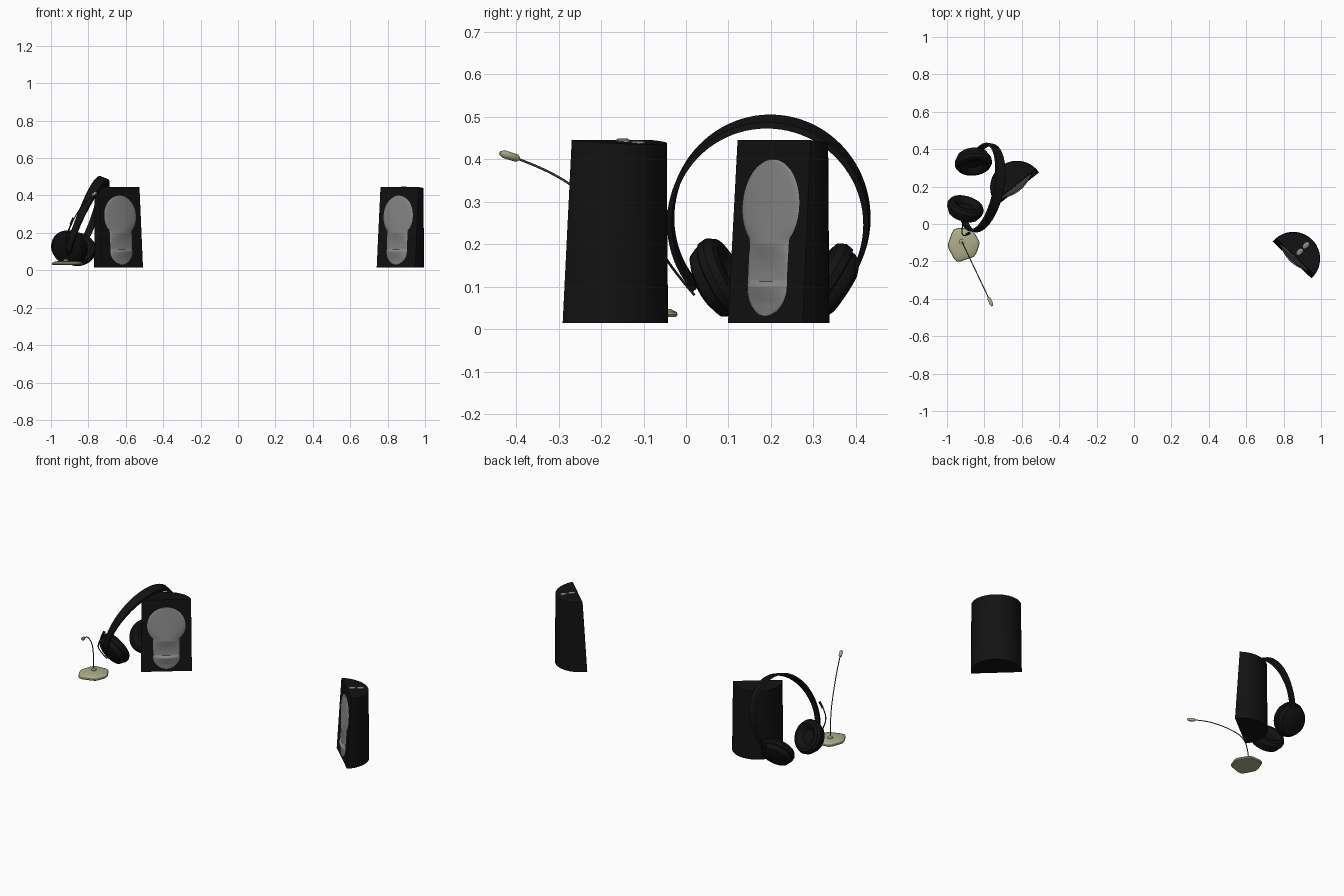
import bpy, bmesh, math
from mathutils import Vector, Matrix

cube = bpy.data.objects.get("Cube")
if cube:
    bpy.data.objects.remove(cube)


def material(name, rgb):
    m = bpy.data.materials.new(name)
    m.use_nodes = True
    m.diffuse_color = (*rgb, 1)
    m.node_tree.nodes["Principled BSDF"].inputs["Base Color"].default_value = (*rgb, 1)
    return m


BLACK = material("black plastic", (0.006, 0.006, 0.006))
GREY = material("grey metal", (0.25, 0.25, 0.25))
OLIVE = material("pale olive", (0.42, 0.42, 0.26))
WIRE = material("dark wire", (0.07, 0.07, 0.055))


def finish(name, bm, mat, matrix=None, angle=35):
    bmesh.ops.recalc_face_normals(bm, faces=bm.faces)
    me = bpy.data.meshes.new(name)
    bm.to_mesh(me)
    bm.free()
    me.materials.append(mat)
    ob = bpy.data.objects.new(name, me)
    bpy.context.collection.objects.link(ob)
    if matrix:
        ob.matrix_world = matrix
    bpy.ops.object.select_all(action="DESELECT")
    ob.select_set(True)
    bpy.context.view_layer.objects.active = ob
    bpy.ops.object.shade_smooth_by_angle(angle=math.radians(angle))
    return ob


def loft(bm, rings, closed=True, caps=True):
    """Join rings of points with quads."""
    rows = [[bm.verts.new(p) for p in r] for r in rings]
    n = len(rows[0])
    for a, b in zip(rows, rows[1:]):
        for i in range(n if closed else n - 1):
            j = (i + 1) % n
            bm.faces.new((a[i], a[j], b[j], b[i]))
    if caps:
        bm.faces.new(rows[0])
        bm.faces.new(rows[-1])


def revolve(name, profile, mat, centre, axis, steps=40):
    """Turn (radius, height) points about an axis."""
    bm = bmesh.new()
    turn = [2 * math.pi * i / steps for i in range(steps)]
    loft(bm, [[(r * math.cos(t), r * math.sin(t), h) for t in turn] for r, h in profile])
    rot = Vector(axis).to_track_quat("Z", "Y").to_matrix().to_4x4()
    return finish(name, bm, mat, Matrix.Translation(centre) @ rot)


def tube(name, points, radius, mat):
    cu = bpy.data.curves.new(name, "CURVE")
    cu.dimensions = "3D"
    cu.bevel_depth = radius
    cu.bevel_resolution = 2
    cu.use_fill_caps = True
    s = cu.splines.new("NURBS")
    s.points.add(len(points) - 1)
    for p, co in zip(s.points, points):
        p.co = (*co, 1)
    s.use_endpoint_u = True
    s.order_u = 3
    cu.materials.append(mat)
    ob = bpy.data.objects.new(name, cu)
    bpy.context.collection.objects.link(ob)


# Speakers: half cylinders with a leaning flat front and a sloping top
BASE, TOP, LEAN = 0.014, 0.445, 0.026


def face_y(z):
    return LEAN * (z - BASE) / (TOP - BASE)


def top_z(y):
    return TOP - 0.08 * (y - LEAN)


def half_disc(radius, front):
    start = math.asin((front - 0.01) / radius)
    angles = [start + (math.pi - 2 * start) * i / 32 for i in range(33)]
    return [(radius * math.cos(a), 0.01 + radius * math.sin(a)) for a in angles]


def half_width(z):
    disc = math.sqrt(max(0, 0.11 ** 2 - (z - 0.29) ** 2))
    if z > 0.22:
        return disc
    if z > 0.1:
        return max(disc, 0.076)
    return 0.076 * math.sqrt(max(0, 1 - ((0.1 - z) / 0.07) ** 2))


RELIEF = [(0.03, 0.002), (0.06, 0.005), (0.095, 0.014), (0.104, 0.016), (0.112, 0.003),
          (0.14, 0.003), (0.165, 0.006), (0.2, 0.014), (0.24, 0.012), (0.4, 0.003)]


def relief(z):
    for (a, da), (b, db) in zip(RELIEF, RELIEF[1:]):
        if z <= b:
            return da + (db - da) * (z - a) / (b - a)
    return RELIEF[-1][1]


def speaker(name, x, y, degrees):
    m = Matrix.Translation((x, y, 0)) @ Matrix.Rotation(math.radians(degrees), 4, "Z")
    bm = bmesh.new()
    loft(bm, [[(px, py, BASE) for px, py in half_disc(0.143, 0)],
              [(px, py, top_z(py)) for px, py in half_disc(0.14, LEAN)]])
    finish(name + "_body", bm, BLACK, m)
    # Front driver panel with a disc, a scooped neck and a lower lip
    bm = bmesh.new()
    rows = []
    for i in range(81):
        z = 0.215 - 0.185 * math.cos(math.pi * i / 80)
        w = max(half_width(z), 0.001)
        row = []
        for k in range(-10, 11):
            u = k / 10
            d = -0.001 if abs(k) == 10 else 0.002 + relief(z) * (1 - u * u)
            row.append((u * w, face_y(z) - d, z))
        rows.append(row)
    loft(bm, rows, closed=False, caps=False)
    finish(name + "_driver_panel", bm, GREY, m, 50)
    return m


speaker("right_speaker", -0.62, 0.187, 38.2)
left = speaker("left_speaker", 0.845, -0.1925, -43.4)

# Control buttons on top of the left speaker
for i, y in enumerate((0.06, 0.108)):
    button = revolve(f"control_button_{i + 1}", [(0.02, -0.004), (0.02, 0.003), (0.014, 0.006)],
                     GREY, left @ Vector((0, y, top_z(y))), (0, 0, 1), 20)
    button.scale = (0.65, 1, 1)
    button.rotation_euler = (0, 0, math.radians(-43.4))

# Headphones: leaning round headband
side = Vector((0.17, 0.985, 0))
broad = Vector((0.925, -0.16, -0.38)).normalized()
bm = bmesh.new()
rings = []
for i in range(65):
    a = math.radians(-42 + 264 * i / 64)
    w = 0.019 + 0.012 * max(0, math.sin(a))
    ring = []
    for r, s in ((0.229, -1), (0.241, -0.8), (0.241, 0.8), (0.229, 1)):
        u, z = r * math.cos(a), 0.255 + r * math.sin(a)
        p = Vector((-0.88 + 0.41 * (z - 0.1), 0.195, z)) + side * u
        ring.append(p + broad * w * s)
    rings.append(ring)
loft(bm, rings)
finish("headband", bm, BLACK)

# Ear cups: padded ring inside, domed shell outside
CUP = [(0.001, -0.015), (0.042, -0.018), (0.055, -0.036), (0.072, -0.043), (0.09, -0.038),
       (0.1, -0.02), (0.098, -0.002), (0.091, 0.002), (0.091, 0.01), (0.082, 0.028),
       (0.055, 0.04), (0.001, 0.044)]
revolve("back_ear_cup", CUP, BLACK, (-0.86, 0.34, 0.106), (-0.1, 0.83, -0.55))
revolve("front_ear_cup", CUP, BLACK, (-0.905, 0.075, 0.115), (-0.25, -0.85, -0.45))

# Headset boom
tube("headset_boom", [(-0.91, 0.02, 0.08), (-0.925, -0.04, 0.15), (-0.91, -0.07, 0.21),
                      (-0.88, -0.05, 0.28)], 0.003, BLACK)
tube("headset_boom_tip", [(-0.895, -0.056, 0.245), (-0.888, -0.053, 0.26),
                          (-0.88, -0.048, 0.28)], 0.007, BLACK)

# Desk microphone: rounded tapered foot
outline = [(-0.965, -0.024), (-0.87, -0.018), (-0.822, -0.1), (-0.85, -0.175),
           (-0.95, -0.207), (-1.0, -0.118)]
mid = Vector((-0.915, -0.105))
soft = []
for i, p in enumerate(outline):
    p, before, after = Vector(p), Vector(outline[i - 1]), Vector(outline[(i + 1) % 6])
    a, b = p.lerp(before, 0.22), p.lerp(after, 0.22)
    soft += [a, (a + b + 2 * p) / 4, b]
bm = bmesh.new()
loft(bm, [[(*mid.lerp(p, f), z) for p in soft]
          for f, z in ((0.94, 0.028), (1, 0.034), (0.97, 0.04), (0.8, 0.047), (0.4, 0.051))])
finish("microphone_foot", bm, OLIVE)

# Curved arm, collar and capsule
foot, tip = Vector((-0.92, -0.095, 0)), Vector((-0.757, -0.438, 0))


def on_arm(f, z):
    p = foot.lerp(tip, f)
    return Vector((p.x, p.y, z))


tube("microphone_arm", [on_arm(f, z) for f, z in
                        ((0, 0.045), (0.01, 0.12), (0.08, 0.21), (0.27, 0.28),
                         (0.55, 0.35), (0.75, 0.385), (0.9, 0.404))], 0.0028, WIRE)
revolve("microphone_collar", [(0.015, 0), (0.014, 0.008), (0.006, 0.013)],
        OLIVE, (-0.92, -0.095, 0.048), (0, 0, 1), 20)
start, end = on_arm(0.87, 0.401), on_arm(1, 0.415)
length = (end - start).length
revolve("microphone_capsule", [(0.005, 0), (0.009, 0.006), (0.0095, length * 0.8),
                               (0.004, length)], OLIVE, start, end - start, 16)
